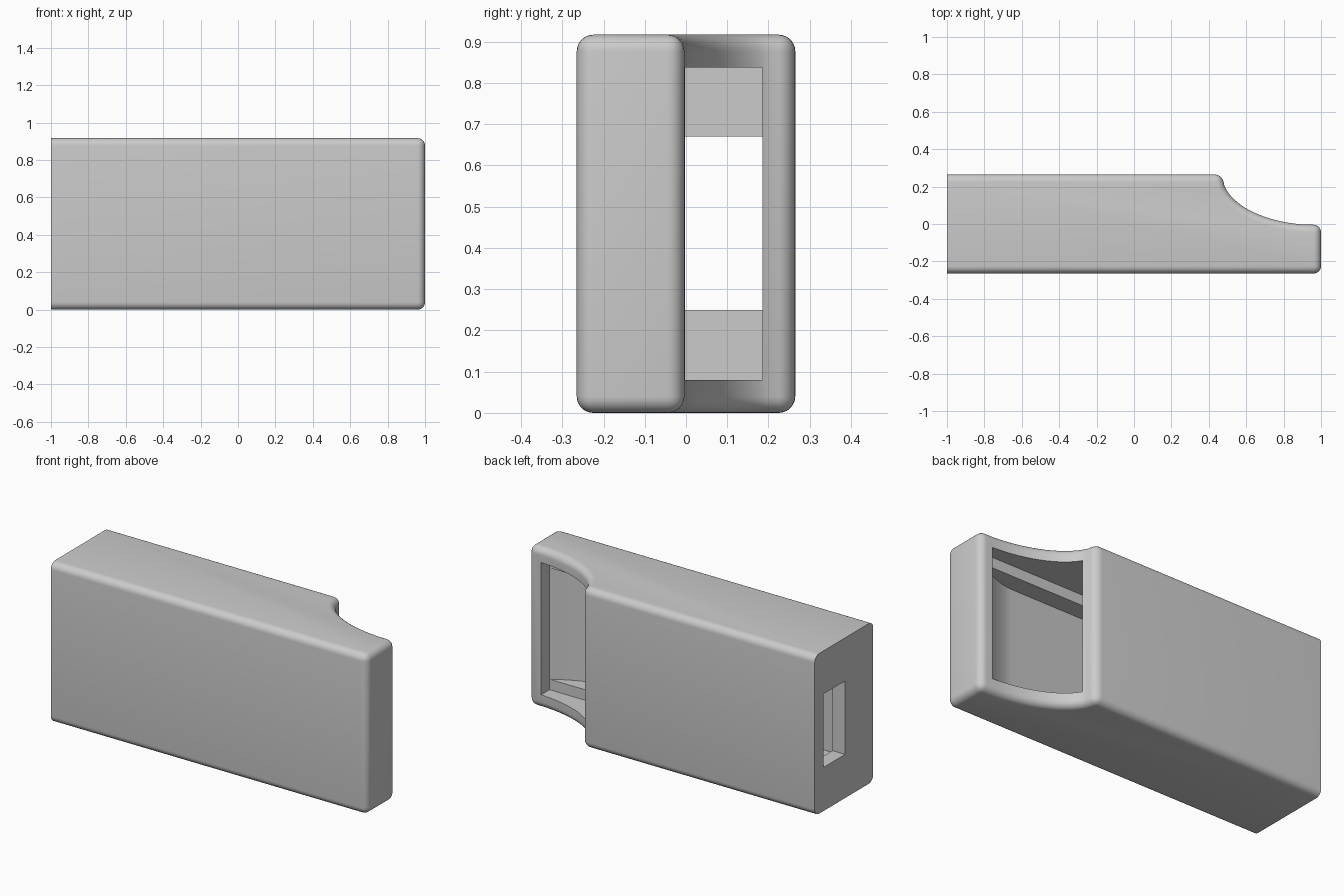
import bpy, bmesh, math

if "Cube" in bpy.data.objects:
    bpy.data.objects.remove(bpy.data.objects["Cube"], do_unlink=True)

HEIGHT = 0.917
BACK = 0.265
END = 1.0
WALL = 0.08
FILLET = 0.04

grey = bpy.data.materials.new("light_grey")
grey.use_nodes = True
grey.diffuse_color = (0.6, 0.6, 0.6, 1)
grey.node_tree.nodes["Principled BSDF"].inputs["Base Color"].default_value = (0.6, 0.6, 0.6, 1)


def extrude_profile(name, profile, z0, z1, bevel=None):
    """Raise an outline in the ground plane into a closed solid."""
    bm = bmesh.new()
    base = bm.faces.new([bm.verts.new((x, y, z0)) for x, y in profile])
    raised = bmesh.ops.extrude_face_region(bm, geom=[base])["geom"]
    for v in raised:
        if isinstance(v, bmesh.types.BMVert):
            v.co.z = z1
    bmesh.ops.recalc_face_normals(bm, faces=bm.faces[:])
    if bevel:
        bmesh.ops.bevel(bm, geom=[e for e in bm.edges if bevel(e)], offset=FILLET,
                        segments=6, profile=0.5, affect='EDGES', clamp_overlap=False)
        bmesh.ops.recalc_face_normals(bm, faces=bm.faces[:])
    mesh = bpy.data.meshes.new(name)
    bm.to_mesh(mesh)
    bm.free()
    mesh.materials.append(grey)
    obj = bpy.data.objects.new(name, mesh)
    bpy.context.collection.objects.link(obj)
    return obj


def rect(x0, x1, y0, y1):
    return [(x0, y0), (x1, y0), (x1, y1), (x0, y1)]


def rounded_edge(e):
    """Round every rim except the flat slotted end and the facets of the scoop."""
    a, b = (v.co for v in e.verts)
    if a.x < -0.99 and b.x < -0.99:
        return False
    if abs(a.z - b.z) < 0.01:
        return True
    return a.x > 0.99 or (abs(a.y - BACK) < 0.001)


# Case body: block with an elliptical finger scoop in the back corner
angles = [0] + [0.24 + 0.085 * i for i in range(15)]
scoop = [(0.97 - 0.5 * math.cos(t), BACK - 0.27 * math.sin(t)) for t in angles]
outline = [(-END, BACK), (-END, -BACK), (END, -BACK), (END, -0.005)] + scoop[::-1]
case = extrude_profile("case_body", outline, 0, HEIGHT, rounded_edge)

# Hollow: main cavity, shallower front pocket with a curved ramp, end slot
inner = END - WALL
floor_y, step_y, back_y = -BACK + WALL, -0.08, BACK - WALL
ramp = []
for i in range(13):
    u = i / 12
    ramp.append((0.65 + (inner - 0.65) * u, floor_y + (step_y - floor_y) * u ** 1.6))
pocket = [(-inner, floor_y)] + ramp + [(inner, 0), (-inner, 0)]

cutters = [
    extrude_profile("cavity_cutter", rect(-inner, inner, step_y, back_y), WALL, HEIGHT - WALL),
    extrude_profile("pocket_cutter", pocket, 0.14, HEIGHT - 0.14),
    extrude_profile("slot_cutter", rect(-1.1, -0.8, -0.01, back_y), 0.25, 0.67),
]

bpy.ops.object.select_all(action='DESELECT')
bpy.context.view_layer.objects.active = case
case.select_set(True)
for cutter in cutters:
    cutter.hide_render = True
    cut = case.modifiers.new(cutter.name, 'BOOLEAN')
    cut.operation = 'DIFFERENCE'
    cut.solver = 'EXACT'
    cut.object = cutter
    bpy.ops.object.modifier_apply(modifier=cut.name)
    bpy.data.objects.remove(cutter, do_unlink=True)

bpy.ops.object.shade_smooth_by_angle(angle=math.radians(35))
